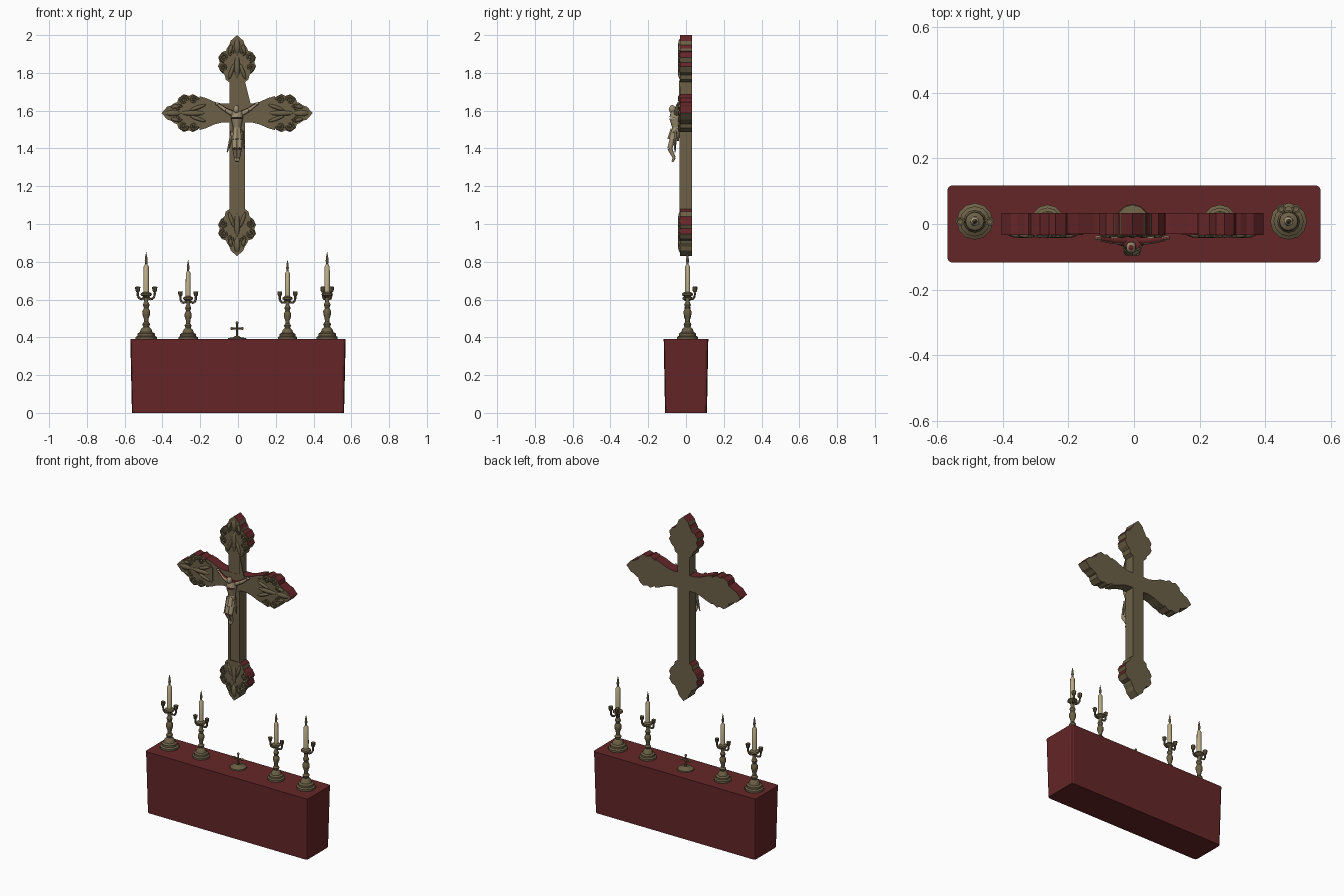
import bpy, bmesh, math
from mathutils import Vector, Matrix

if "Cube" in bpy.data.objects:
    bpy.data.objects.remove(bpy.data.objects["Cube"])


def material(name, rgb):
    m = bpy.data.materials.new(name)
    m.diffuse_color = (*rgb, 1)
    m.use_nodes = True
    m.node_tree.nodes["Principled BSDF"].inputs["Base Color"].default_value = m.diffuse_color
    return m


BRONZE = material("aged bronze", (0.150, 0.118, 0.062))
RED = material("dark red", (0.130, 0.019, 0.021))
WAX = material("candle wax", (0.50, 0.42, 0.25))
BONE = material("pale carving", (0.34, 0.275, 0.165))


def finish(name, bm, mats, red_above=None, smooth=None):
    """Make an object; faces whose normal points up past red_above get slot 1."""
    bmesh.ops.recalc_face_normals(bm, faces=bm.faces[:])
    bm.normal_update()
    if red_above is not None:
        for f in bm.faces:
            f.material_index = 1 if f.normal.z > red_above else 0
    me = bpy.data.meshes.new(name)
    bm.to_mesh(me)
    bm.free()
    for m in mats:
        me.materials.append(m)
    ob = bpy.data.objects.new(name, me)
    bpy.context.collection.objects.link(ob)
    if smooth:
        bpy.ops.object.select_all(action='DESELECT')
        ob.select_set(True)
        bpy.context.view_layer.objects.active = ob
        bpy.ops.object.shade_smooth_by_angle(angle=math.radians(smooth))
    return ob


def prism(bm, pts, y0, y1):
    """Extrude an (x, z) outline from y0 to y1."""
    f = bm.faces.new([bm.verts.new((x, y0, z)) for x, z in pts])
    ext = bmesh.ops.extrude_face_region(bm, geom=[f], use_keep_orig=True)
    for v in ext["geom"]:
        if isinstance(v, bmesh.types.BMVert):
            v.co.y = y1


def lathe(bm, prof, at, n=12, s=1.0):
    """Revolve (radius, height) points around a vertical axis."""
    rings = []
    for r, h in prof:
        ring = []
        for i in range(1 if r == 0 else n):
            a = 2 * math.pi * i / n
            ring.append(bm.verts.new((at[0] + s * r * math.cos(a),
                                      at[1] + s * r * math.sin(a), at[2] + s * h)))
        rings.append(ring)
    for a, b in zip(rings, rings[1:]):
        for i in range(n):
            vs = [a[i % len(a)], a[(i + 1) % len(a)], b[(i + 1) % len(b)], b[i % len(b)]]
            vs = list(dict.fromkeys(vs))
            if len(vs) > 2:
                bm.faces.new(vs)


def limb(bm, p, q, r1, r2, n=8):
    """Tapered rod from p to q."""
    p, q = Vector(p), Vector(q)
    d = q - p
    m = Matrix.Translation((p + q) / 2) @ d.to_track_quat('Z', 'Y').to_matrix().to_4x4()
    bmesh.ops.create_cone(bm, cap_ends=True, segments=n, radius1=r1, radius2=r2,
                          depth=d.length, matrix=m)


def chain(bm, pts, radii, n=8):
    for i in range(len(pts) - 1):
        limb(bm, pts[i], pts[i + 1], radii[i], radii[i + 1], n)


def blob(bm, c, size):
    bmesh.ops.create_uvsphere(bm, u_segments=10, v_segments=6, radius=1,
                              matrix=Matrix.Translation(c) @ Matrix.Diagonal((*size, 1)))


# Altar block, slightly narrower at the foot
bm = bmesh.new()
bmesh.ops.create_cube(bm, size=1, matrix=Matrix.Translation((0, 0, 0.195))
                      @ Matrix.Diagonal((1.14, 0.236, 0.39, 1)))
for v in bm.verts:
    if v.co.z < 0.1:
        v.co.x *= 0.985
        v.co.y *= 0.94
upright = [e for e in bm.edges if abs(e.verts[0].co.z - e.verts[1].co.z) > 0.2]
bmesh.ops.bevel(bm, geom=upright, offset=0.015, segments=2, affect='EDGES', profile=0.5)
finish("altar_block", bm, [RED])

# Wall cross: beams, flared arms and a thin gusset
CX, CZ = -0.005, 1.587
bm = bmesh.new()
prism(bm, [(CX - .041, .9), (CX + .041, .9), (CX + .041, 1.95), (CX - .041, 1.95)], -.029, .033)
for s in (-1, 1):
    prism(bm, [(CX + s * x, CZ + z) for x, z in
               ((0, .05), (.08, .05), (.12, .06), (.165, .08), (.2, .09),
                (.2, -.09), (.165, -.08), (.12, -.06), (.08, -.05), (0, -.05))], -.03, .033)
prism(bm, [(.036, 1.76), (.03, 1.63), (.068, 1.63)], -.036, -.03)
finish("wall_cross_beams", bm, [BRONZE, RED], 0.3)

# Raised strips along the beam faces
bm = bmesh.new()
for s in (-1, 1):
    x = CX + s * .034
    prism(bm, [(x - .006, 1.04), (x + .006, 1.04), (x + .006, 1.53), (x - .006, 1.53)], -.034, -.028)
finish("beam_mouldings", bm, [BRONZE])

# Scalloped ends: outline as (distance from tip, half width)
END = [(.0, 0), (.03, .034), (.05, .04), (.07, .054), (.083, .058), (.09, .08), (.118, .1),
       (.145, .091), (.165, .101), (.195, .085), (.21, .066), (.235, .06), (.25, .04)]
tips = {"top": ((CX, 2.0), (0, -1)), "bottom": ((CX, .83), (0, 1)),
        "left": ((-.405, CZ), (1, 0)), "right": ((.395, CZ), (-1, 0))}
for side, ((tx, tz), (dx, dz)) in tips.items():
    def loc(d, w):
        return (tx + dx * d - dz * w, tz + dz * d + dx * w)
    bm = bmesh.new()
    prism(bm, [loc(d, w) for d, w in END] + [loc(d, -w) for d, w in END[:0:-1]], -.033, .033)
    finish("cross_end_" + side, bm, [BRONZE, RED], 0.3)
    # Scrolls and leaves on the front
    bm = bmesh.new()

    def leaf(a, b, r):
        (x0, z0), (x1, z1) = loc(*a), loc(*b)
        ang = math.atan2(z1 - z0, x1 - x0)
        ln = math.hypot(x1 - x0, z1 - z0) / 2
        m = (Matrix.Translation(((x0 + x1) / 2, -.033, (z0 + z1) / 2))
             @ Matrix.Rotation(-ang, 4, 'Y') @ Matrix.Diagonal((ln, .010, r, 1)))
        bmesh.ops.create_uvsphere(bm, u_segments=8, v_segments=6, radius=1, matrix=m)

    leaf((.02, 0), (.1, 0), .016)
    leaf((.1, 0), (.23, 0), .014)
    for s in (-1, 1):
        leaf((.05, s * .03), (.1, s * .04), .01)
        leaf((.15, s * .015), (.235, s * .045), .01)
        for d, w, r in ((.118, .068, .022), (.172, .07, .02), (.09, .03, .014)):
            pts = []
            for i in range(10):
                a = i * .62
                k = r * (1 - .055 * i)
                x, z = loc(d + k * math.cos(a), s * (w + k * math.sin(a)))
                pts.append((x, -.035, z))
            chain(bm, pts, [.008 - .0003 * i for i in range(10)], 6)
            x, z = loc(d, s * w)
            blob(bm, (x, -.034, z), (r * .35, .009, r * .35))
    finish("scrollwork_" + side, bm, [BRONZE], smooth=40)

# Carved hanging figure
bm = bmesh.new()
chain(bm, [(CX, -.050, 1.595), (CX, -.056, 1.56), (CX, -.052, 1.51), (CX, -.058, 1.475)],
      [.030, .032, .021, .025])
blob(bm, (CX - .004, -.072, 1.607), (.016, .018, .023))
limb(bm, (CX, -.055, 1.575), (CX, -.068, 1.6), .012, .011)
for s in (-1, 1):
    chain(bm, [(CX + s * .02, -.05, 1.583), (CX + s * .06, -.05, 1.603),
               (CX + s * .1, -.045, 1.632)], [.014, .011, .007])
    blob(bm, (CX + s * .105, -.042, 1.636), (.011, .007, .008))
    chain(bm, [(CX + s * .012, -.06, 1.48), (CX + s * .013, -.086, 1.40),
               (CX + s * .008, -.062, 1.35), (CX + s * .004, -.072, 1.33)],
          [.018, .013, .008, .006])
finish("carved_figure", bm, [BONE, RED], 0.75, smooth=45)

# Loincloth with hanging folds
bm = bmesh.new()
limb(bm, (CX, -.056, 1.5), (CX, -.068, 1.445), .025, .031)
limb(bm, (CX - .022, -.058, 1.49), (CX - .052, -.058, 1.38), .012, .003)
limb(bm, (CX + .022, -.058, 1.49), (CX + .036, -.06, 1.40), .011, .003)
finish("loincloth", bm, [BONE, RED], 0.75)

# Candlesticks with side branches and candles
STICK = [(0, 0), (.056, 0), (.056, .012), (.046, .018), (.046, .03), (.034, .037), (.027, .055),
         (.015, .065), (.021, .08), (.012, .092), (.013, .11), (.02, .13), (.021, .148),
         (.012, .165), (.018, .182), (.010, .2), (.013, .222), (.03, .234), (.028, .243),
         (.016, .25), (0, .25)]
CUP = [(0, 0), (.006, .002), (.012, .012), (.014, .032), (.009, .033), (0, .025)]
sticks = {"outer_left": (-.486, 1, (0, 180)), "inner_left": (-.264, .91, (0, 180)),
          "inner_right": (.262, .91, (0, 180)), "outer_right": (.472, 1, (60, 120))}
for side, (x, s, angles) in sticks.items():
    y, z = .008, .39
    bm = bmesh.new()
    lathe(bm, STICK, (x, y, z), 12, s)
    for a in angles:
        c, n = math.cos(math.radians(a)), math.sin(math.radians(a))
        pts = [(x + c * r * s, y + n * r * s, z + h * s) for r, h in
               ((.008, .222), (.022, .212), (.036, .215), (.044, .228), (.045, .245))]
        chain(bm, pts, [.007, .006, .006, .006, .006], 6)
        lathe(bm, CUP, pts[-1], 8, s)
    finish("candlestick_" + side, bm, [BRONZE], smooth=35)
    bm = bmesh.new()
    lathe(bm, [(0, .245), (.015, .245), (.0135, .385), (.006, .397), (0, .397)], (x, y, z), 10, s)
    finish("candle_" + side, bm, [WAX], smooth=40)
    bm = bmesh.new()
    lathe(bm, [(0, .39), (.005, .395), (.008, .415), (.005, .44), (0, .463)], (x, y, z), 8, s)
    finish("flame_" + side, bm, [BONE], smooth=40)

# Small standing cross on the altar
bm = bmesh.new()
lathe(bm, [(0, 0), (.05, 0), (.048, .006), (.022, .01), (.012, .016), (0, .018)], (CX, .01, .39), 12)
limb(bm, (CX, .01, .40), (CX, .01, .475), .006, .005)
limb(bm, (CX - .027, .01, .447), (CX + .027, .01, .447), .005, .005)
for p in ((0, .477), (-.028, .447), (.028, .447)):
    blob(bm, (CX + p[0], .01, p[1]), (.008, .007, .008))
finish("altar_cross", bm, [BRONZE], smooth=40)
